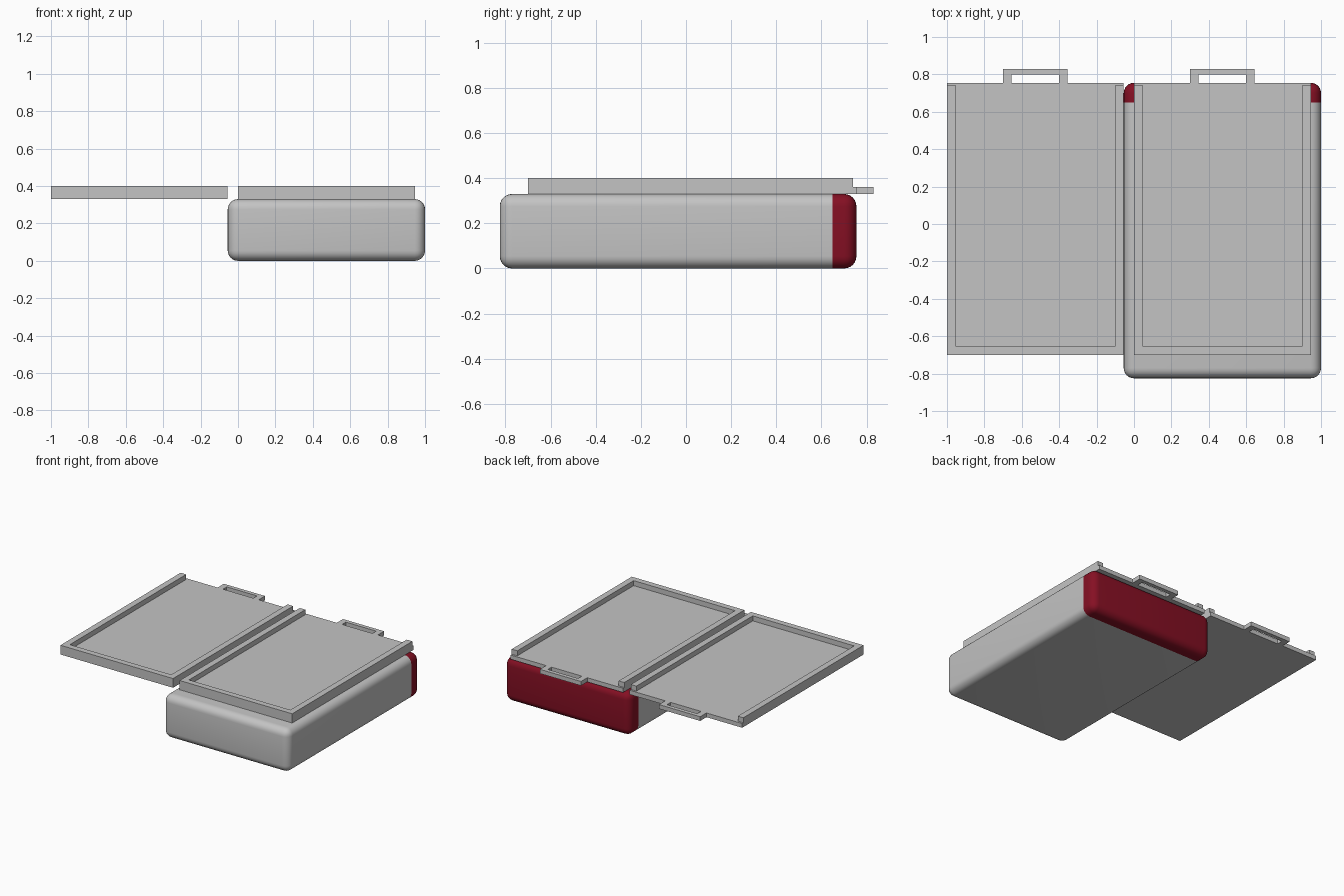
import bpy, bmesh

if "Cube" in bpy.data.objects:
    bpy.data.objects.remove(bpy.data.objects["Cube"])


def material(name, rgb):
    m = bpy.data.materials.new(name)
    m.diffuse_color = (*rgb, 1)
    m.use_nodes = True
    m.node_tree.nodes["Principled BSDF"].inputs["Base Color"].default_value = m.diffuse_color
    return m


GREY = material("light grey", (0.55, 0.55, 0.55))
RED = material("dark red", (0.235, 0.005, 0.017))


def finish(name, bm, *mats):
    bmesh.ops.recalc_face_normals(bm, faces=bm.faces)
    me = bpy.data.meshes.new(name)
    bm.to_mesh(me)
    bm.free()
    ob = bpy.data.objects.new(name, me)
    bpy.context.collection.objects.link(ob)
    for m in mats:
        me.materials.append(m)
    return ob


def prism(name, outline, z0, z1):
    """Extrude a flat outline from z0 up to z1."""
    bm = bmesh.new()
    face = bm.faces.new([bm.verts.new((x, y, z0)) for x, y in outline])
    top = bmesh.ops.extrude_face_region(bm, geom=[face])["geom"]
    for v in top:
        if isinstance(v, bmesh.types.BMVert):
            v.co.z = z1
    return finish(name, bm, GREY)


def u_shape(x0, x1, y_open, y_closed, w, wy):
    """Three-sided frame, open at y_open."""
    s = 1 if y_closed > y_open else -1
    yi = y_closed - s * wy
    return [(x0, y_open), (x0, y_closed), (x1, y_closed), (x1, y_open),
            (x1 - w, y_open), (x1 - w, yi), (x0 + w, yi), (x0 + w, y_open)]


# Rounded box body with a red rear end
X0, X1, Y0, Y1, H = -0.055, 1.0, -0.825, 0.755, 0.33
bm = bmesh.new()
bmesh.ops.create_cube(bm, size=1)
for v in bm.verts:
    v.co = ((X0 + X1) / 2 + v.co.x * (X1 - X0),
            (Y0 + Y1) / 2 + v.co.y * (Y1 - Y0),
            H / 2 + v.co.z * H)
bmesh.ops.bevel(bm, geom=bm.edges[:], offset=0.055, segments=6,
                profile=0.5, affect='EDGES')
bmesh.ops.bisect_plane(bm, geom=bm.verts[:] + bm.edges[:] + bm.faces[:],
                       plane_co=(0, 0.65, 0), plane_no=(0, 1, 0))
for f in bm.faces:
    f.material_index = int(f.calc_center_median().y > 0.65)
body = finish("box_body", bm, GREY, RED)
bpy.context.view_layer.objects.active = body
body.select_set(True)
bpy.ops.object.shade_smooth_by_angle(angle=0.6)

# Two trays: floor plate, rim on three sides, handle at the back
for side, x in (("left", -1.0), ("right", 0.0)):
    r = x + 0.945
    prism(side + "_tray_floor",
          [(x, -0.70), (r, -0.70), (r, 0.755), (x, 0.755)], 0.33, 0.362)
    prism(side + "_tray_rim",
          u_shape(x, r, 0.74, -0.70, 0.047, 0.045), 0.362, 0.40)
    prism(side + "_tray_handle",
          u_shape(x + 0.30, x + 0.645, 0.755, 0.83, 0.045, 0.03), 0.33, 0.362)
